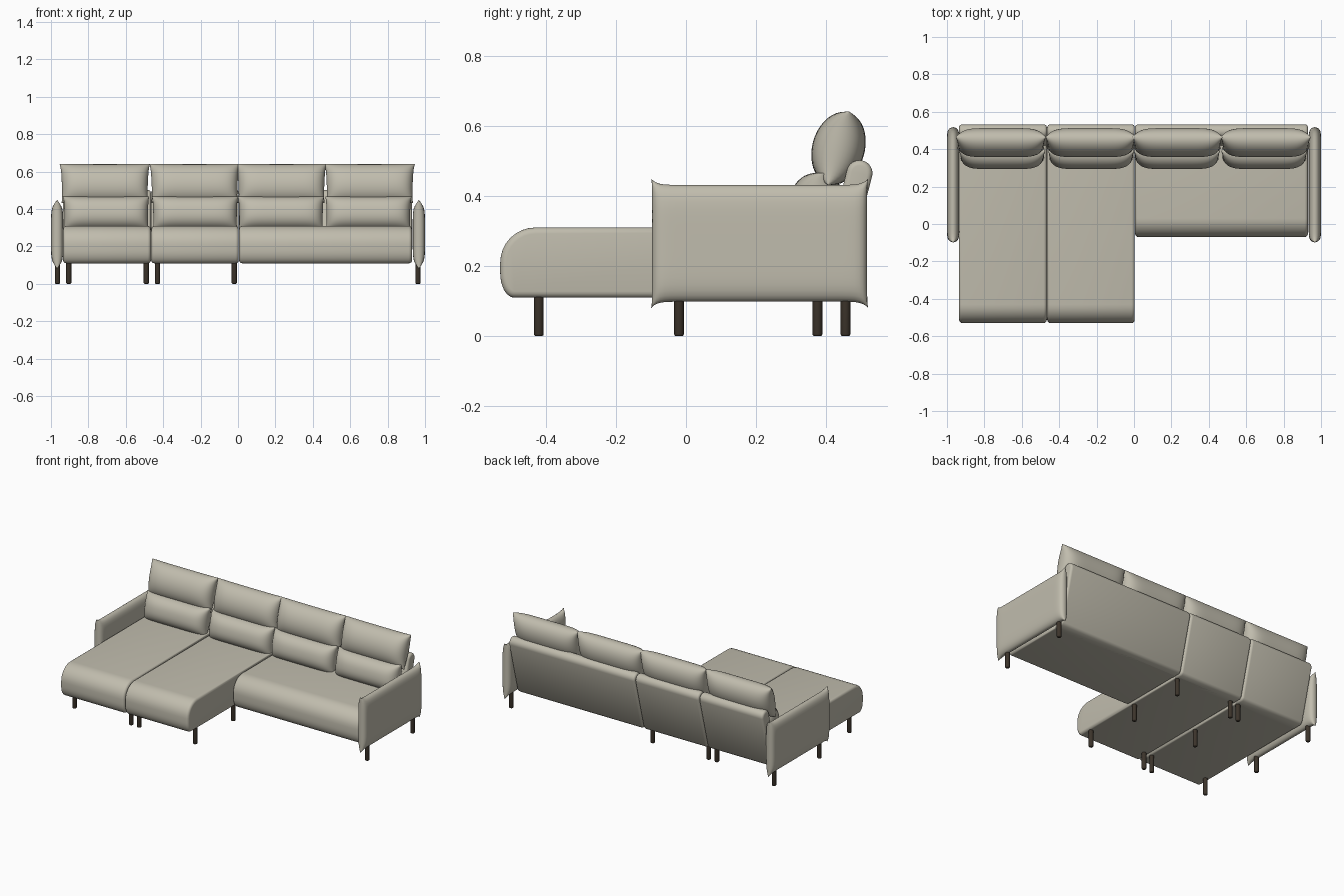
import bpy, bmesh, math
from mathutils import Matrix

cube = bpy.data.objects.get("Cube")
if cube:
    bpy.data.objects.remove(cube, do_unlink=True)


def material(name, rgb, rough):
    m = bpy.data.materials.new(name)
    m.use_nodes = True
    m.diffuse_color = (*rgb, 1)
    node = m.node_tree.nodes["Principled BSDF"]
    node.inputs["Base Color"].default_value = (*rgb, 1)
    node.inputs["Roughness"].default_value = rough
    return m


FABRIC = material("beige fabric", (0.53, 0.505, 0.42), 0.8)
WOOD = material("dark wood", (0.045, 0.034, 0.024), 0.6)


def finish(bm, name, mat, angle=50):
    bmesh.ops.remove_doubles(bm, verts=bm.verts, dist=1e-5)
    bmesh.ops.recalc_face_normals(bm, faces=bm.faces)
    mesh = bpy.data.meshes.new(name)
    bm.to_mesh(mesh)
    bm.free()
    mesh.materials.append(mat)
    ob = bpy.data.objects.new(name, mesh)
    bpy.context.collection.objects.link(ob)
    bpy.ops.object.select_all(action="DESELECT")
    ob.select_set(True)
    bpy.context.view_layer.objects.active = ob
    bpy.ops.object.shade_smooth_by_angle(angle=math.radians(angle))
    return ob


def arc(cy, cz, ry, rz, start, end, n=8):
    """Elliptic arc as (y, z) points, angles in degrees."""
    angles = [math.radians(start + (end - start) * i / n) for i in range(n + 1)]
    return [(cy + ry * math.cos(a), cz + rz * math.sin(a)) for a in angles]


def inset(profile, d):
    """Move a counter-clockwise profile inwards by d with mitred corners."""
    out, n = [], len(profile)
    for i, (y, z) in enumerate(profile):
        (ay, az), (by, bz) = profile[i - 1], profile[(i + 1) % n]
        l1, l2 = math.hypot(y - ay, z - az), math.hypot(by - y, bz - z)
        n1 = (-(z - az) / l1, (y - ay) / l1)
        n2 = (-(bz - z) / l2, (by - y) / l2)
        k = d / (1 + n1[0] * n2[0] + n1[1] * n2[1])
        out.append((y + (n1[0] + n2[0]) * k, z + (n1[1] + n2[1]) * k))
    return out


def block(name, profile, x0, x1, r):
    """Extrude a (y, z) profile from x0 to x1 with rounded ends."""
    bm = bmesh.new()
    steps = [math.radians(22.5 * i) for i in range(5)]
    ends = [(r - r * math.sin(a), r - r * math.cos(a)) for a in steps]
    rings = [(x0 + e, d) for d, e in [(q, p) for p, q in ends]]
    rings = [(x0 + r * (1 - math.cos(a)), r * (1 - math.sin(a))) for a in steps]
    rings += [(x0 + x1 - x, d) for x, d in reversed(rings)]
    loops = [[bm.verts.new((x, y, z)) for y, z in inset(profile, d)] for x, d in rings]
    n = len(profile)
    for a, b in zip(loops, loops[1:]):
        for i in range(n):
            j = (i + 1) % n
            bm.faces.new((a[i], a[j], b[j], b[i]))
    bm.faces.new(loops[0])
    bm.faces.new(loops[-1])
    return finish(bm, name, FABRIC)


def puff(name, centre, half, power, pinch, flare, tilt=0, turn=0, taper=0):
    """Stuffed panel with a seam round its edge; half = width, thickness, height."""
    bm = bmesh.new()
    nu, nv = 32, 20
    pu, pv = power
    for side in (-1, 1):
        grid = []
        for i in range(nu + 1):
            u = -math.cos(math.pi * i / nu)
            row = []
            for j in range(nv + 1):
                v = -math.cos(math.pi * j / nv)
                x = half[0] * u * (1 - pinch[0] * (1 - abs(v) ** flare) + taper * v)
                z = half[2] * v * (1 - pinch[1] * (1 - abs(u) ** flare))
                fat = max(0, 1 - abs(u) ** pu) * max(0, 1 - abs(v) ** pv)
                row.append(bm.verts.new((x, side * half[1] * math.sqrt(fat), z)))
            grid.append(row)
        for i in range(nu):
            for j in range(nv):
                bm.faces.new((grid[i][j], grid[i + 1][j],
                              grid[i + 1][j + 1], grid[i][j + 1]))
    place = Matrix.Translation(centre) @ Matrix.Rotation(turn, 4, "Z") @ Matrix.Rotation(tilt, 4, "X")
    bmesh.ops.transform(bm, matrix=place, verts=bm.verts)
    return finish(bm, name, FABRIC, 75)


def seat_profile(front):
    """Side outline of a seat with a soft rolled front edge."""
    return ([(0.40, 0.11), (0.43, 0.31)]
            + arc(front + 0.1, 0.21, 0.1, 0.1, 90, 180)
            + arc(front + 0.04, 0.18, 0.04, 0.07, 180, 270))


# Leaning backrest outline with a rounded top
back_profile = ([(0.37, 0.11), (0.43, 0.11), (0.445, 0.125)]
                + arc(0.495, 0.465, 0.037, 0.037, -13, 167, 12))

# Seat and backrest modules: two chaises and one wide seat
modules = [("right_chaise", -0.935, -0.466, -0.53),
           ("middle_chaise", -0.464, 0.004, -0.53),
           ("wide_seat", 0.006, 0.93, -0.07)]
for name, x0, x1, front in modules:
    block(name, seat_profile(front), x0, x1, 0.018)
    block(name + "_backrest", back_profile, x0, x1, 0.015)

# Back cushions: an upper headrest pillow above a lumbar pillow
for k, x in enumerate((-0.712, -0.232, 0.232, 0.704), 1):
    puff(f"upper_cushion_{k}", (x, 0.435, 0.536), (0.237, 0.075, 0.109),
         (6, 2), (0.03, 0.03), 4, tilt=-0.28, taper=0.02)
    lx = x * 0.99
    puff(f"lumbar_cushion_{k}", (lx, 0.372, 0.378), (0.228, 0.077, 0.09),
         (6, 2.4), (0.02, 0.02), 4, tilt=-0.2, taper=0.01)

# Armrests with pinched seams and flared corners
for name, s in (("left_armrest", 1), ("right_armrest", -1)):
    puff(name, (s * 0.967, 0.21, 0.265), (0.31, 0.033, 0.185),
         (22, 6), (0.01, 0.1), 20, turn=math.pi / 2)

# Legs: rounded pegs under the chaises, wide seat and armrests
spots = [(x, -0.42) for x in (-0.905, -0.49, -0.43, -0.02)]
spots += [(x, 0.375) for x in (-0.49, -0.43, -0.02)]
spots += [(x, -0.02) for x in (-0.965, -0.49, -0.02, 0.962)]
spots += [(x, 0.455) for x in (-0.965, 0.962)]
for k, (x, y) in enumerate(spots, 1):
    bm = bmesh.new()
    bmesh.ops.create_cone(bm, cap_ends=True, segments=16, radius1=0.014,
                          radius2=0.014, depth=0.12,
                          matrix=Matrix.Translation((x, y, 0.06)))
    rim = [e for e in bm.edges if all(v.co.z < 0.01 for v in e.verts)]
    bmesh.ops.bevel(bm, geom=rim, offset=0.006, segments=3, affect="EDGES", profile=0.5)
    finish(bm, f"leg_{k}", WOOD)
